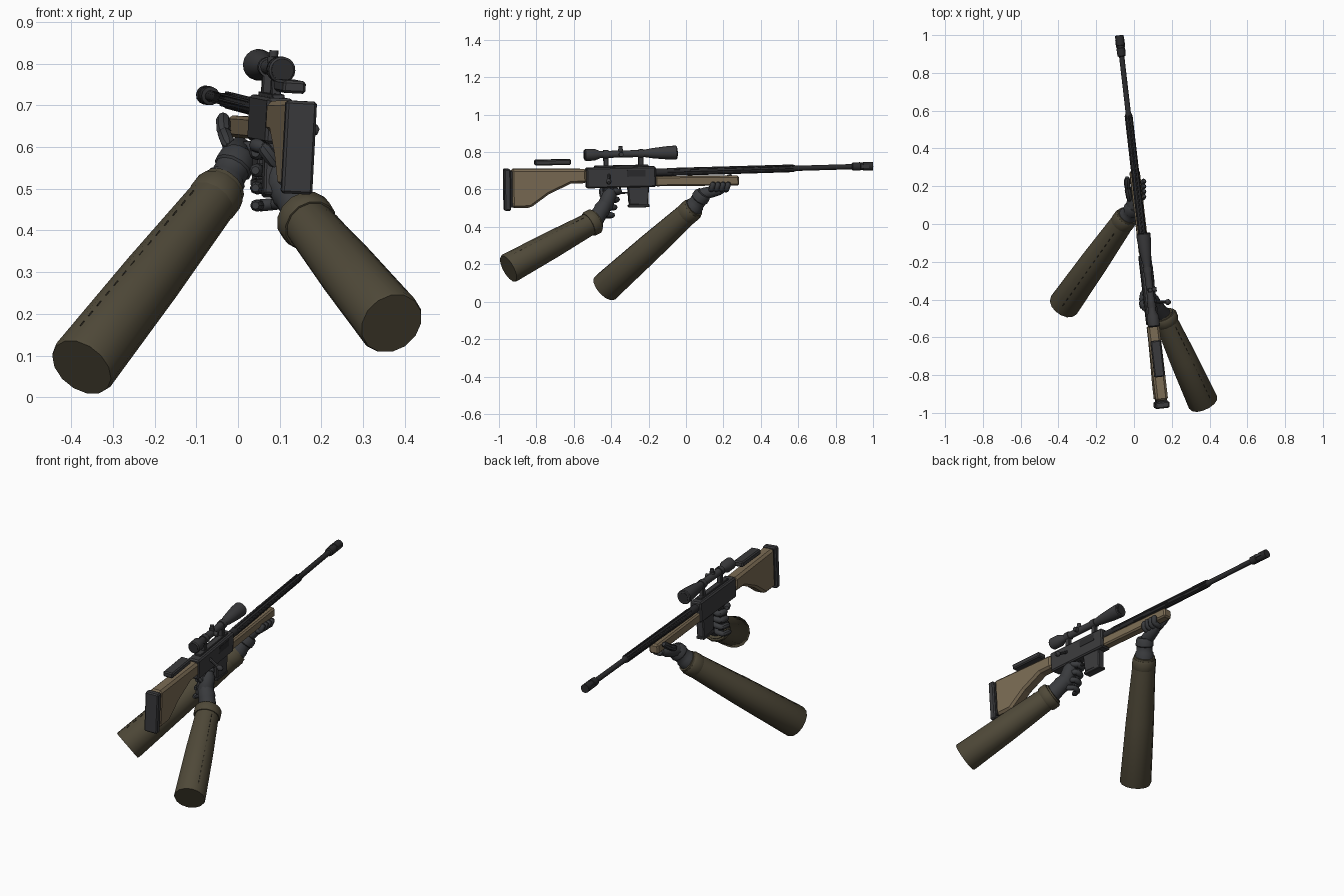
import bpy, bmesh, math
from mathutils import Matrix, Vector

if "Cube" in bpy.data.objects:
    bpy.data.objects.remove(bpy.data.objects["Cube"])


def material(name, rgb):
    m = bpy.data.materials.new(name)
    m.diffuse_color = (*rgb, 1)
    m.use_nodes = True
    m.node_tree.nodes["Principled BSDF"].inputs["Base Color"].default_value = m.diffuse_color
    return m


METAL = material("gunmetal", (0.043, 0.043, 0.046))
BLACK = material("barrel_black", (0.024, 0.024, 0.026))
WOOD = material("tan_stock", (0.20, 0.15, 0.09))
SLEEVE = material("olive_sleeve", (0.078, 0.066, 0.040))
GLOVE = material("dark_glove", (0.042, 0.044, 0.048))

# Rifle frame: y runs to the muzzle, slightly turned, raised and rolled
GUN = (Matrix.Translation((0.072, -0.3, 0.67)) @ Matrix.Rotation(0.116, 4, 'Z')
       @ Matrix.Rotation(0.022, 4, 'X') @ Matrix.Rotation(0.05, 4, 'Y'))
WORLD = Matrix.Identity(4)


def finish(bm, name, mat, frame, smooth=True, bevel=0):
    bmesh.ops.recalc_face_normals(bm, faces=bm.faces)
    me = bpy.data.meshes.new(name)
    bm.to_mesh(me)
    bm.free()
    ob = bpy.data.objects.new(name, me)
    bpy.context.collection.objects.link(ob)
    ob.matrix_world = frame
    me.materials.append(mat)
    if bevel:
        b = ob.modifiers.new("bevel", 'BEVEL')
        b.width, b.segments, b.limit_method = bevel, 1, 'ANGLE'
    if smooth:
        bpy.ops.object.select_all(action='DESELECT')
        ob.select_set(True)
        bpy.context.view_layer.objects.active = ob
        bpy.ops.object.shade_smooth_by_angle(angle=math.radians(40))
    return ob


def add_tube(bm, a, b, stations, segs):
    """Lathe (distance fraction, radius) stations along the line a-b."""
    a, b = Vector(a), Vector(b)
    rot = (b - a).to_track_quat('Z', 'Y')
    rings = []
    for t, r in stations:
        rings.append([bm.verts.new(a.lerp(b, t) + rot @ Vector(
            (r * math.cos(i * math.tau / segs), r * math.sin(i * math.tau / segs), 0)))
            for i in range(segs)])
    for p, q in zip(rings, rings[1:]):
        for i in range(segs):
            j = (i + 1) % segs
            bm.faces.new((p[i], p[j], q[j], q[i]))
    bm.faces.new(rings[0])
    bm.faces.new(rings[-1])


def tube(name, a, b, stations, mat, frame=GUN, segs=14):
    bm = bmesh.new()
    add_tube(bm, a, b, stations, segs)
    return finish(bm, name, mat, frame)


def finger(name, points, r):
    """Chain of rounded segments."""
    bm = bmesh.new()
    for p, q in zip(points, points[1:]):
        d = (Vector(q) - Vector(p)).normalized() * r * 0.5
        add_tube(bm, Vector(p) - d, Vector(q) + d,
                 [(0, r * .6), (.2, r), (.8, r), (1, r * .6)], 8)
    return finish(bm, name, GLOVE, WORLD)


def slab(name, profile, width, mat, frame=GUN, bevel=0.005, x=0.0):
    """Side profile (y, z) extruded across x."""
    bm = bmesh.new()
    f = bm.faces.new([bm.verts.new((x - width / 2, y, z)) for y, z in profile])
    ext = bmesh.ops.extrude_face_region(bm, geom=[f])
    bmesh.ops.translate(bm, vec=(width, 0, 0),
                        verts=[v for v in ext['geom'] if isinstance(v, bmesh.types.BMVert)])
    return finish(bm, name, mat, frame, False, bevel)


def box(name, y0, y1, z0, z1, width, mat, bevel=0.005, x=0.0):
    return slab(name, [(y0, z0), (y1, z0), (y1, z1), (y0, z1)], width, mat, GUN, bevel, x)


# Stock, butt plate and cheek rest
slab("stock", [(-.64, .055), (-.64, -.155), (-.54, -.155), (-.44, -.085), (-.32, -.03),
               (-.235, -.03), (-.235, .045)], .066, WOOD, bevel=.012)
box("butt_plate", -.68, -.645, -.168, .055, .074, METAL, .006)
box("butt_spacer", -.648, -.636, -.15, .045, .056, BLACK, 0)
box("cheek_rest", -.512, -.318, .07, .1, .055, METAL, .006)

# Receiver, magazine, trigger and guard
box("receiver", -.237, .137, -.058, .052, .064, METAL, .007)
box("receiver_rail", -.19, .1, .05, .061, .03, METAL, .002)
box("ejection_port", -.02, .08, .0, .035, .006, BLACK, 0, .031)
slab("magazine", [(-.015, -.05), (-.008, -.15), (.095, -.158), (.1, -.05)], .042, METAL)
box("magazine_base", -.012, .1, -.166, -.15, .046, METAL, .003)
slab("pistol_grip", [(-.14, -.05), (-.17, -.18), (-.12, -.19), (-.085, -.05)], .04, METAL)
box("trigger_guard", -.09, -.01, -.092, -.083, .016, METAL, .002)
box("trigger", -.058, -.05, -.085, -.05, .008, BLACK, 0)

# Bolt handle
tube("bolt_stem", (.02, -.115, .015), (.092, -.125, -.02), [(0, .008), (1, .008)], METAL, segs=8)
tube("bolt_knob", (.08, -.124, -.014), (.108, -.127, -.026),
     [(0, .008), (.3, .015), (.7, .015), (1, .008)], METAL, segs=10)

# Handguard, barrel with raised ribs, muzzle brake
slab("handguard", [(.135, -.055), (.585, -.06), (.585, -.008), (.135, -.002)], .054, WOOD, bevel=.008)
tube("barrel", (0, .13, .018), (0, 1.24, .026),
     [(0, .021), (.4, .019), (.68, .018), (.69, .014), (1, .014)], BLACK, segs=12)
for i in range(8):
    c, s = math.cos(i * math.tau / 8), math.sin(i * math.tau / 8)
    tube("barrel_rib", (.017 * c, .2, .019 + .017 * s), (.017 * c, .88, .024 + .017 * s),
         [(0, .005), (1, .004)], BLACK, segs=6)
tube("muzzle_brake", (0, 1.195, .026), (0, 1.308, .026),
     [(0, .015), (.04, .022), (.4, .023), (.42, .02), (.52, .02), (.54, .023), (1, .023)], BLACK)
for side in (-1, 1):
    box("muzzle_port", 1.245, 1.285, .018, .034, .006, METAL, 0, side * .021)

# Scope with turrets and mounts
tube("scope", (0, -.243, .12), (0, .255, .122),
     [(0, .027), (.01, .032), (.11, .032), (.17, .019), (.64, .019), (.73, .027),
      (.9, .036), (.99, .038), (1, .034)], METAL, segs=18)
for name, y, tip in (("rear_lens", -.245, -.242), ("front_lens", .254, .257)):
    tube(name, (0, y, .121), (0, tip, .121), [(0, .026), (1, .026)], BLACK)
tube("top_turret", (0, -.048, .125), (0, -.048, .163), [(0, .014), (.6, .014), (.62, .011), (1, .011)], METAL, segs=10)
tube("side_turret", (0, -.048, .12), (.036, -.048, .12), [(0, .014), (1, .012)], METAL, segs=10)
for y in (-.128, .06):
    box("scope_mount", y - .013, y + .013, .05, .115, .024, METAL, .003)
    tube("scope_ring", (0, y - .014, .1205), (0, y + .014, .1205), [(0, .024), (1, .024)], METAL)

# Sleeves: tapered tubes ending in a cuff, with a row of flush stitches
SEAMS = material("sleeve_seam", (0.03, 0.026, 0.018))


def sleeve(name, elbow, cuff, r0, r1, cuff_r, seam_dir):
    tube(name, elbow, cuff, [(0, r0 * .96), (.012, r0), (.5, (r0 + r1) * .5 + .002), (.93, r1), (1, r1 * .92)],
         SLEEVE, WORLD, 14)
    a, b = Vector(elbow), Vector(cuff)
    tube(name + "_cuff", a.lerp(b, .9), a.lerp(b, .985),
         [(0, cuff_r * .93), (.2, cuff_r), (.85, cuff_r), (1, cuff_r * .92)], SLEEVE, WORLD, 14)
    axis = (b - a).normalized()
    out = Vector(seam_dir)
    out = (out - axis * out.dot(axis)).normalized()
    for i in range(14):
        t = .08 + i * .058
        p = a.lerp(b, t) + out * (r0 + (r1 - r0) * t - .001)
        tube(name + "_stitch", p, p + axis * .018, [(0, .002), (1, .002)], SEAMS, WORLD, 4)


sleeve("right_sleeve", (.368, -.95, .177), (.152, -.475, .438), .081, .060, .070, (.6, 0, .8))
sleeve("left_sleeve", (-.375, -.435, .072), (-.035, .045, .505), .083, .061, .063, (-.4, -.5, .7))

# Right hand: wrist, palm, fingers around the grip, thumb
tube("right_wrist", (.16, -.49, .43), (.098, -.425, .53), [(0, .046), (.5, .042), (.6, .045), (1, .036)],
     GLOVE, WORLD, 12)
tube("right_palm", (.108, -.45, .475), (.097, -.395, .60), [(0, .025), (.25, .042), (.8, .038), (1, .024)],
     GLOVE, WORLD, 10)
for i in range(4):
    z, y = .592 - i * .042, -.375 - i * .012
    finger("right_finger", [(.105, y - .01, z), (.085, y + .018, z - .003), (.05, y + .012, z - .006),
                            (.043, y - .03, z - .006)], .017 - i * .0008)
finger("right_thumb", [(.09, -.445, .56), (.06, -.45, .60), (.04, -.415, .605)], .017)

# Left hand: wrist, palm under the handguard, fingers right, thumb left
tube("left_wrist", (-.045, .03, .49), (.005, .095, .582),
     [(0, .05), (.35, .048), (.4, .043), (.62, .043), (.66, .048), (.9, .046), (1, .038)], GLOVE, WORLD, 12)
tube("left_palm", (-.012, .075, .572), (.008, .205, .604), [(0, .03), (.2, .034), (.8, .028), (1, .018)],
     GLOVE, WORLD, 10)
for i in range(4):
    y = .132 + i * .027
    finger("left_finger", [(.005, y, .597), (.043, y + .005, .602), (.052, y + .014, .632)], .0145)
finger("left_thumb", [(-.022, .13, .605), (-.034, .19, .635), (-.036, .24, .67)], .017)
